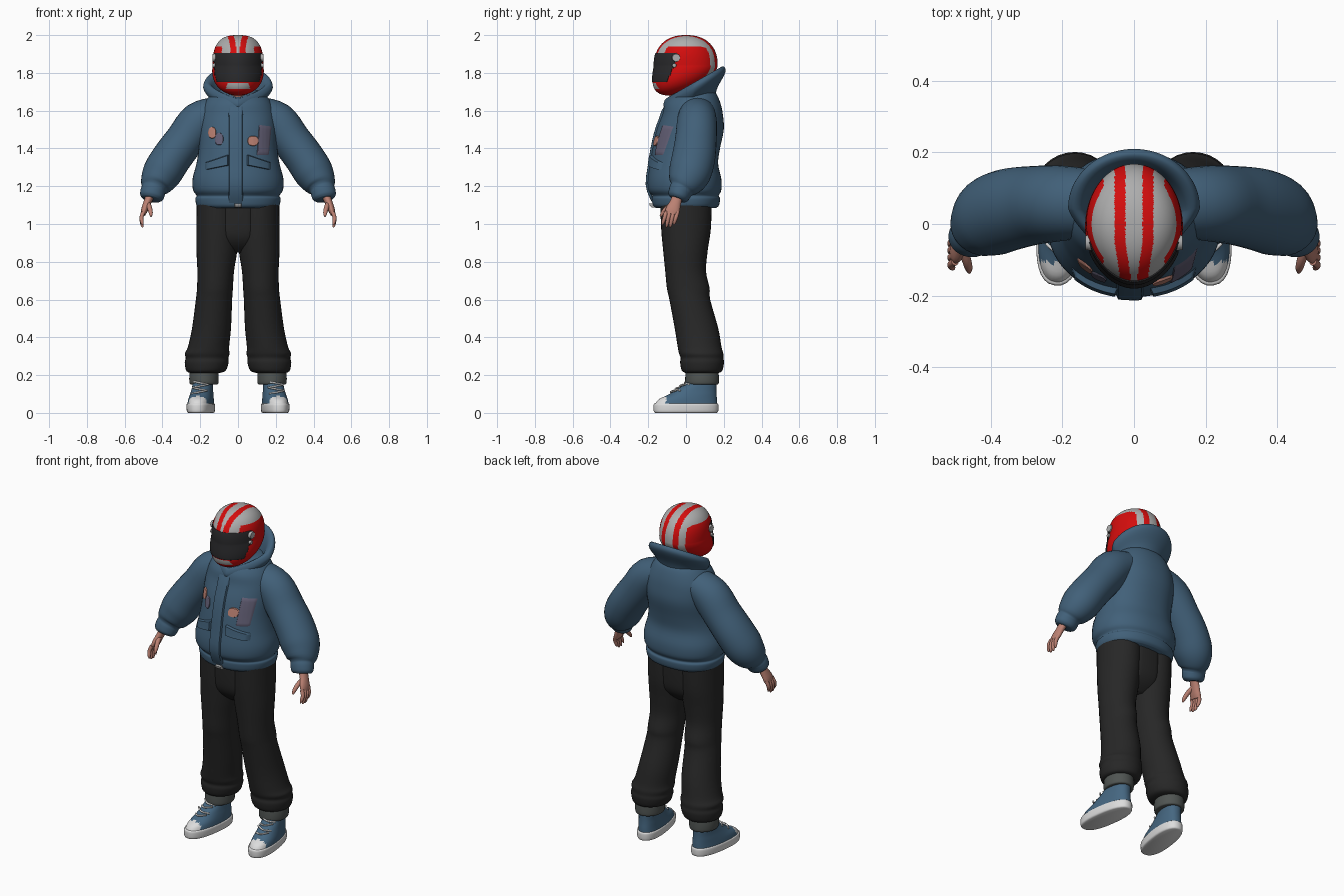
import bpy, bmesh, math
from mathutils import Vector, Matrix
from mathutils.bvhtree import BVHTree

if "Cube" in bpy.data.objects:
    bpy.data.objects.remove(bpy.data.objects["Cube"])


def material(name, r, g, b):
    m = bpy.data.materials.new(name)
    m.use_nodes = True
    m.diffuse_color = (r, g, b, 1)
    m.node_tree.nodes["Principled BSDF"].inputs["Base Color"].default_value = (r, g, b, 1)
    return m


JACKET = material("jacket blue", .053, .117, .19)
PANTS = material("trouser black", .02, .02, .02)
GREY = material("helmet grey", .42, .42, .42)
RED = material("helmet red", .66, .004, .004)
VISOR = material("visor black", .022, .022, .024)
SKIN = material("skin", .5, .22, .17)
DENIM = material("shoe blue", .06, .135, .22)
WHITE = material("rubber white", .72, .72, .72)
CUFF = material("cuff grey", .08, .09, .085)
PURPLE = material("patch purple", .125, .115, .18)


def finish(name, bm, mats, rule=None, angle=50):
    """Turn a bmesh into a smooth object; rule picks a material per face centre."""
    bmesh.ops.recalc_face_normals(bm, faces=bm.faces[:])
    if rule:
        for f in bm.faces:
            f.material_index = rule(f.calc_center_median())
    me = bpy.data.meshes.new(name)
    bm.to_mesh(me)
    bm.free()
    for m in mats:
        me.materials.append(m)
    me.shade_smooth()
    me.set_sharp_from_angle(angle=math.radians(angle))
    ob = bpy.data.objects.new(name, me)
    bpy.context.collection.objects.link(ob)
    return ob


def spline(pts, steps):
    """Smooth curve through station vectors."""
    out = []
    for i in range(len(pts) - 1):
        p0, p1, p2, p3 = (pts[max(i - 1, 0)], pts[i], pts[i + 1], pts[min(i + 2, len(pts) - 1)])
        for k in range(steps):
            t = k / steps
            out.append([.5 * (2 * b + (c - a) * t + (2 * a - 5 * b + 4 * c - d) * t * t
                              + (3 * b - a - 3 * c + d) * t ** 3)
                        for a, b, c, d in zip(p0, p1, p2, p3)])
    return out + [list(pts[-1])]


def loft(name, stations, mats, flat=True, s=1, n=32, power=2.0, front=None, rule=None):
    """Skin rings (x, y, z, half width, half depth, tilt); flat rings stay level.
    power squares the rings off, front does so for the -y half alone."""
    rows = spline([tuple(p) + (0,) * (6 - len(p)) for p in stations], 4)
    bm = bmesh.new()
    rings = []
    for i, (x, y, z, a, b, tilt) in enumerate(rows):
        u, v = Vector((1, 0, 0)), Vector((0, 1, tilt))
        if not flat:
            t = Vector(rows[min(i + 1, len(rows) - 1)][:3]) - Vector(rows[max(i - 1, 0)][:3])
            u = Vector((0, 1, 0)).cross(t).normalized()
            v = t.normalized().cross(u)
        ring = []
        for k in range(n):
            w = 2 * math.pi * k / n
            c, d = math.cos(w), math.sin(w)
            e = 2 / (front if front and d < 0 else power)
            c = math.copysign(abs(c) ** e, c)
            d = math.copysign(abs(d) ** e, d)
            p = Vector((x, y, z)) + u * a * c + v * b * d
            ring.append(bm.verts.new((p.x * s, p.y, p.z)))
        rings.append(ring)
    for r, q in zip(rings, rings[1:]):
        for k in range(n):
            bm.faces.new((r[k], r[(k + 1) % n], q[(k + 1) % n], q[k]))
    bm.faces.new(rings[0])
    bm.faces.new(rings[-1])
    return finish(name, bm, mats, rule)


# Jacket body from (height, half width, front, back)
body = [(1.085, .205, -.16, .16), (1.1, .22, -.175, .175), (1.135, .226, -.18, .18),
        (1.15, .219, -.178, .173), (1.18, .238, -.2, .187), (1.24, .24, -.203, .187),
        (1.32, .22, -.19, .17), (1.4, .208, -.178, .18), (1.5, .207, -.155, .2),
        (1.58, .2, -.125, .195), (1.64, .178, -.11, .182), (1.69, .14, -.07, .16),
        (1.71, .1, -.03, .13)]
jacket = loft("jacket_body", [(0, (f + b) / 2, z, a, (b - f) / 2) for z, a, f, b in body],
              [JACKET], n=48, power=2.25, front=2.05)

# High puffy collar, tilted and pointed at the throat
loft("collar", [(0, .02, 1.595, .13, .125, .3), (0, .03, 1.655, .145, .134, .45),
                (0, .045, 1.7, .176, .158, .57), (0, .045, 1.727, .184, .164, .57),
                (0, .043, 1.748, .171, .152, .57), (0, .04, 1.742, .148, .135, .57),
                (0, .035, 1.71, .13, .122, .5), (0, .03, 1.65, .11, .11, .4)],
     [JACKET], n=64, front=1.35)
loft("neck", [(0, 0, 1.6, .06, .085), (0, -.01, 1.72, .06, .08)], [SKIN])

tree = BVHTree.FromPolygons([v.co for v in jacket.data.vertices],
                            [p.vertices for p in jacket.data.polygons])


def patch(name, corners, mat, lift, disc=False, n=14):
    """Lay a quilted panel on the jacket front; corners run around in (x, z)."""
    bm = bmesh.new()
    grid = []
    for j in range(n + 1):
        row = []
        for i in range(n + 1):
            u, v = 2 * i / n - 1, 2 * j / n - 1
            if disc:
                u, v = u * math.sqrt(1 - v * v / 2), v * math.sqrt(1 - u * u / 2)
            w = ((1 - u) * (1 - v), (1 + u) * (1 - v), (1 + u) * (1 + v), (1 - u) * (1 + v))
            x, z = (sum(k * c[a] for k, c in zip(w, corners)) / 4 for a in (0, 1))
            hit = tree.ray_cast(Vector((x, -1, z)), Vector((0, 1, 0)))[0]
            edge = i in (0, n) or j in (0, n)
            y = (hit.y if hit else -.1) + (.003 if edge else -lift)
            row.append(bm.verts.new((x, y, z)))
        grid.append(row)
    for r, q in zip(grid, grid[1:]):
        for i in range(n):
            bm.faces.new((r[i], r[i + 1], q[i + 1], q[i]))
    return finish(name, bm, [mat])


def box(x, z, w, h):
    return [(x - w, z - h), (x + w, z - h), (x + w, z + h), (x - w, z + h)]


# Front panel, zip pull, pocket flaps and chest patches
patch("zip_panel", box(-.012, 1.365, .038, .27), JACKET, .01)
patch("zip_pull", box(0, 1.098, .02, .012), GREY, .018)
for s, side in ((1, "left"), (-1, "right")):
    patch(side + "_pocket_flap", [(s * .045, 1.31), (s * .175, 1.285),
                                  (s * .175, 1.325), (s * .045, 1.37)], JACKET, .017)
patch("left_chest_patch", [(.098, 1.362), (.165, 1.362), (.18, 1.52), (.11, 1.53)], PURPLE, .005)
patch("left_chest_dot", box(.08, 1.44, .031, .028), SKIN, .007, True)
patch("right_chest_patch", box(-.1, 1.45, .024, .035), PURPLE, .005, True)
patch("right_chest_dot", box(-.137, 1.483, .022, .032), SKIN, .007, True)


# Helmet shell: a squared-off sphere whose lower half swings forward into the chin
def helmet_shell(grow):
    bm = bmesh.new()
    bmesh.ops.create_uvsphere(bm, u_segments=160, v_segments=120, radius=1)
    for v in bm.verts:
        x, y, z = v.co
        t = max(0, -z)
        r = math.hypot(x, y)
        if z > 0 and r > .001:
            x *= max(0, 1 - z ** 2.7) ** (1 / 2.7) / r
            y *= max(0, 1 - z ** 2.3) ** (1 / 2.3) / r
        x *= (1 + .2 * t) * (1 - .1 * min(0, y) ** 2)
        v.co = (x * .134 * grow, y * .168 * grow - .09 * t ** 1.5, 1.84 + .16 * z * grow)
    return bm


def helmet_paint(c):
    ax = abs(c.x)
    shift = .15 * max(0, -.05 - c.y)
    if c.z > 1.78 and .024 < ax + shift < .054:
        return 1
    if c.y < -.1 and 1.715 < c.z < 1.745 and ax < .06 - (c.z - 1.73) * .4:
        return 0
    side_top = 1.94 - .3 * max(0, c.y - .08)
    return int(c.z < 1.76 and c.y < .05 or ax > .085 and c.z < side_top and c.y < .135)


finish("helmet", helmet_shell(1), [GREY, RED], helmet_paint)
bm = helmet_shell(1.02)
cut = [f for f in bm.faces for c in [f.calc_center_median()]
       if not (1.752 < c.z < 1.907 and c.y < -.05 - .45 * max(0, 1.87 - c.z))]
bmesh.ops.delete(bm, geom=cut, context="FACES")
visor = finish("visor", bm, [VISOR])
solid = visor.modifiers.new("thickness", "SOLIDIFY")
solid.thickness = .004
for s, side in ((1, "left"), (-1, "right")):
    for label, y, z, r in (("pivot", -.052, 1.88, .025), ("catch", -.062, 1.84, .013)):
        bm = bmesh.new()
        bmesh.ops.create_cone(bm, cap_ends=True, segments=24, radius1=r, radius2=r * .8, depth=.03,
                              matrix=Matrix.Translation((s * .12, y, z))
                              @ Matrix.Rotation(s * math.pi / 2, 4, "Y"))
        finish(f"{side}_visor_{label}", bm, [GREY])

# Trouser seat bridging the two legs
loft("trouser_seat", [(0, 0, .85, .05, .05), (0, 0, .89, .08, .095), (0, 0, .94, .1, .122),
                      (0, 0, 1.02, .1, .131), (0, 0, 1.12, .1, .135)],
     [PANTS], power=4)


def shoe_paint(c):
    return int(c.y < -.112)


for s, side in ((1, "left"), (-1, "right")):
    # Sleeve with puffed forearm and gathered cuff
    loft(side + "_sleeve",
         [(.09, .06, 1.605, .075, .09), (.2, .058, 1.545, .106, .105), (.28, .052, 1.445, .104, .11),
          (.35, .04, 1.352, .105, .115), (.402, .02, 1.27, .104, .112),
          (.435, -.008, 1.212, .084, .09), (.445, -.022, 1.187, .066, .066),
          (.45, -.03, 1.172, .066, .062), (.457, -.04, 1.145, .063, .056),
          (.46, -.045, 1.132, .05, .045)], [JACKET], flat=False, s=s)

    # Hand with fanned fingers and thumb
    loft(side + "_palm", [(.465, -.045, 1.15, .022, .028), (.48, -.055, 1.115, .02, .03),
                          (.495, -.07, 1.075, .018, .038), (.503, -.075, 1.05, .013, .036)],
         [SKIN], flat=False, s=s, n=16)
    for i, name in enumerate(("little", "ring", "middle", "index")):
        y, drop = -.045 - .02 * i, .012 * (i in (1, 2))
        loft(f"{side}_{name}_finger",
             [(.5, y, 1.065, .011, .011), (.511, y - .008, 1.035, .0105, .0105),
              (.508, y - .016, 1.01 - drop, .009, .009), (.504, y - .02, .995 - drop, .004, .004)],
             [SKIN], flat=False, s=s, n=12)
    loft(side + "_thumb", [(.478, -.065, 1.11, .014, .014), (.468, -.1, 1.085, .013, .013),
                           (.462, -.122, 1.06, .011, .011), (.46, -.135, 1.04, .005, .005)],
         [SKIN], flat=False, s=s, n=12)

    # Trouser leg with folds gathering at the ankle
    loft(side + "_trouser_leg",
         [(.178, .085, .21, .07, .08), (.17, .085, .222, .103, .106), (.166, .085, .265, .116, .116),
          (.164, .085, .29, .113, .113), (.163, .08, .315, .118, .117), (.156, .072, .35, .109, .116),
          (.14, .055, .45, .103, .115), (.127, .02, .6, .096, .108), (.122, .012, .66, .095, .113),
          (.118, -.002, .75, .097, .108), (.112, -.003, .86, .108, .118),
          (.108, 0, .97, .112, .131), (.107, 0, 1.12, .112, .137)], [PANTS], s=s)
    loft(side + "_trouser_cuff", [(.18, .085, .15, .066, .076), (.18, .085, .156, .076, .088),
                                  (.18, .085, .19, .078, .089), (.178, .085, .23, .075, .086)],
         [CUFF], s=s)

    # High-top shoe: rubber sole, canvas upper with white toe, laces
    parts = [loft(side + "_sole", [(0, 0, 0, .06, .163), (0, 0, .008, .068, .172),
                                   (0, 0, .042, .07, .173), (0, 0, .05, .065, .168)],
                  [WHITE], power=2.4),
             loft(side + "_shoe_upper",
                  [(0, 0, .045, .066, .166), (0, .01, .072, .063, .155), (0, .035, .097, .059, .128),
                   (0, .055, .122, .055, .107), (0, .08, .158, .052, .082), (0, .085, .2, .05, .075)],
                  [DENIM, WHITE], n=48, power=2.3, rule=shoe_paint)]
    for i in range(4):
        y, z, skew = -.076 + .025 * i, .11 + .016 * i, .008 * (-1) ** i
        parts.append(loft(f"{side}_lace_{i + 1}",
                          [(-.04, y + .016, z - skew, .005, .005), (0, y - .006, z, .005, .005),
                           (.04, y + .016, z + skew, .005, .005)], [WHITE], flat=False, n=8))
    for ob in parts:
        ob.location.x = s * .197
        ob.rotation_euler.z = s * .14
